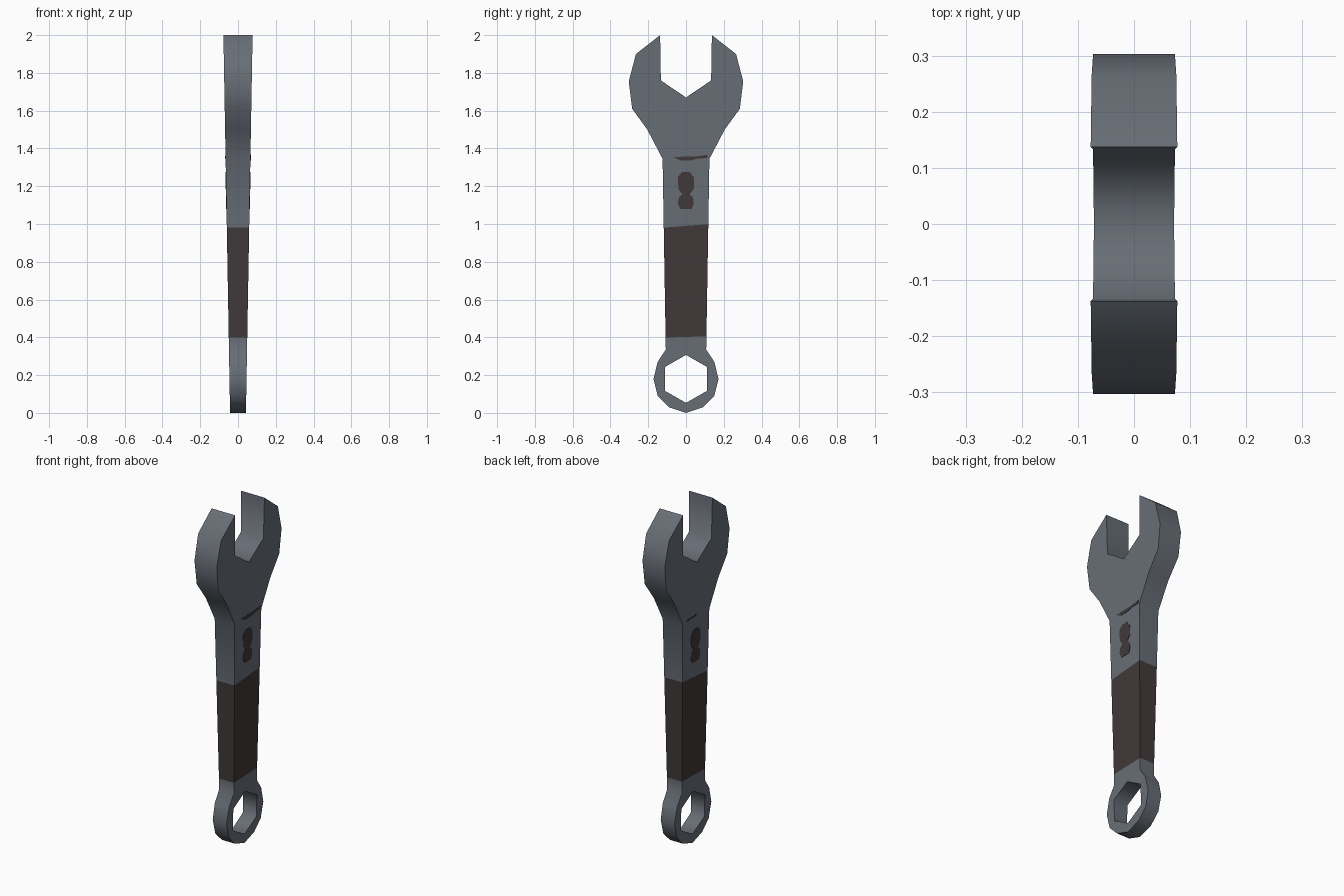
import bpy, bmesh
from mathutils import Vector

if "Cube" in bpy.data.objects:
    bpy.data.objects.remove(bpy.data.objects["Cube"])


def material(name, rgb):
    m = bpy.data.materials.new(name)
    m.diffuse_color = (*rgb, 1.0)
    m.use_nodes = True
    m.node_tree.nodes["Principled BSDF"].inputs["Base Color"].default_value = m.diffuse_color
    return m


steel = material("blue grey steel", (0.138, 0.156, 0.181))
brown = material("dark brown grip", (0.054, 0.041, 0.041))


def half_thick(z):
    """The tool tapers evenly from jaw to ring."""
    return 0.042 + 0.0176 * z


def finish(bm, name, mats):
    bmesh.ops.recalc_face_normals(bm, faces=bm.faces)
    me = bpy.data.meshes.new(name)
    bm.to_mesh(me)
    bm.free()
    ob = bpy.data.objects.new(name, me)
    for m in mats:
        me.materials.append(m)
    bpy.context.collection.objects.link(ob)
    return ob


def add_loop(bm, pts):
    vs = [bm.verts.new((0, y, z)) for y, z in pts]
    return [bm.edges.new((vs[i], vs[(i + 1) % len(vs)])) for i in range(len(vs))]


def mirrored(half):
    """Half outline, first and last points on the centre line."""
    return half + [(-y, z) for y, z in half[-2:0:-1]]


# Wrench body: outline with open jaw and ring, and a hexagonal hole
outline = mirrored([(0, 0), (0.09, 0.03), (0.15, 0.09), (0.172, 0.18), (0.15, 0.27),
                    (0.107, 0.335), (0.124, 1.345), (0.205, 1.5), (0.285, 1.61),
                    (0.303, 1.755), (0.265, 1.9), (0.137, 2.0), (0.133, 1.76), (0, 1.67)])
hexagon = mirrored([(0, 0.053), (0.11, 0.116), (0.11, 0.244), (0, 0.307)])

bm = bmesh.new()
edges = add_loop(bm, outline) + add_loop(bm, hexagon)
bmesh.ops.triangle_fill(bm, use_beauty=True, use_dissolve=False, edges=edges)
front_verts = list(bm.verts)
front_faces = list(bm.faces)
rim = [e for e in bm.edges if len(e.link_faces) == 1]
back = {}
for v in front_verts:
    t = half_thick(v.co.z)
    back[v] = bm.verts.new((-t, v.co.y, v.co.z))
    v.co.x = t
for f in front_faces:
    bm.faces.new([back[v] for v in reversed(f.verts)])
for e in rim:
    a, b = e.verts
    bm.faces.new((a, b, back[b], back[a]))

# Grip band: cut across the handle and coloured by height
for z, tilt in ((0.402, 0.03), (0.99, 0.08)):
    bmesh.ops.bisect_plane(bm, geom=bm.verts[:] + bm.edges[:] + bm.faces[:],
                           plane_co=(0, 0, z), plane_no=Vector((0, -tilt, 1)))
for f in bm.faces:
    c = f.calc_center_median()
    f.material_index = 1 if 0.402 + 0.03 * c.y < c.z < 0.99 + 0.08 * c.y else 0
body = finish(bm, "wrench_body", [steel, brown])
bpy.context.view_layer.objects.active = body
body.select_set(True)
bpy.ops.object.shade_smooth_by_angle(angle=1.22)
body.select_set(False)


def plate(name, pts, side):
    """Thin painted mark lying on one broad face of the handle."""
    bm = bmesh.new()
    top, low = [[bm.verts.new((side * (half_thick(z) + d), y, z)) for y, z in pts]
                for d in (0.002, -0.002)]
    bm.faces.new(top)
    bm.faces.new(low[::-1])
    n = len(pts)
    for i in range(n):
        j = (i + 1) % n
        bm.faces.new((top[i], low[i], low[j], top[j]))
    finish(bm, name, [brown])


# Painted marks above the grip
blob = [(-0.02, 1.275), (0.02, 1.275), (0.043, 1.245), (0.043, 1.19), (0.02, 1.157),
        (0.038, 1.14), (0.04, 1.1), (0.03, 1.08), (-0.03, 1.08), (-0.044, 1.11),
        (-0.038, 1.14), (-0.02, 1.157), (-0.04, 1.185), (-0.043, 1.25)]
bar = [(-0.065, 1.353), (0, 1.358), (0.06, 1.358), (0.115, 1.367), (0.115, 1.35),
       (0.06, 1.346), (0.03, 1.337), (-0.03, 1.337)]
plate("right_handle_mark", blob, 1)
plate("left_handle_mark", blob, -1)
plate("right_neck_stripe", bar, 1)
plate("left_neck_stripe", [(0.09, 1.346), (0, 1.352), (0, 1.36), (0.09, 1.354)], -1)
